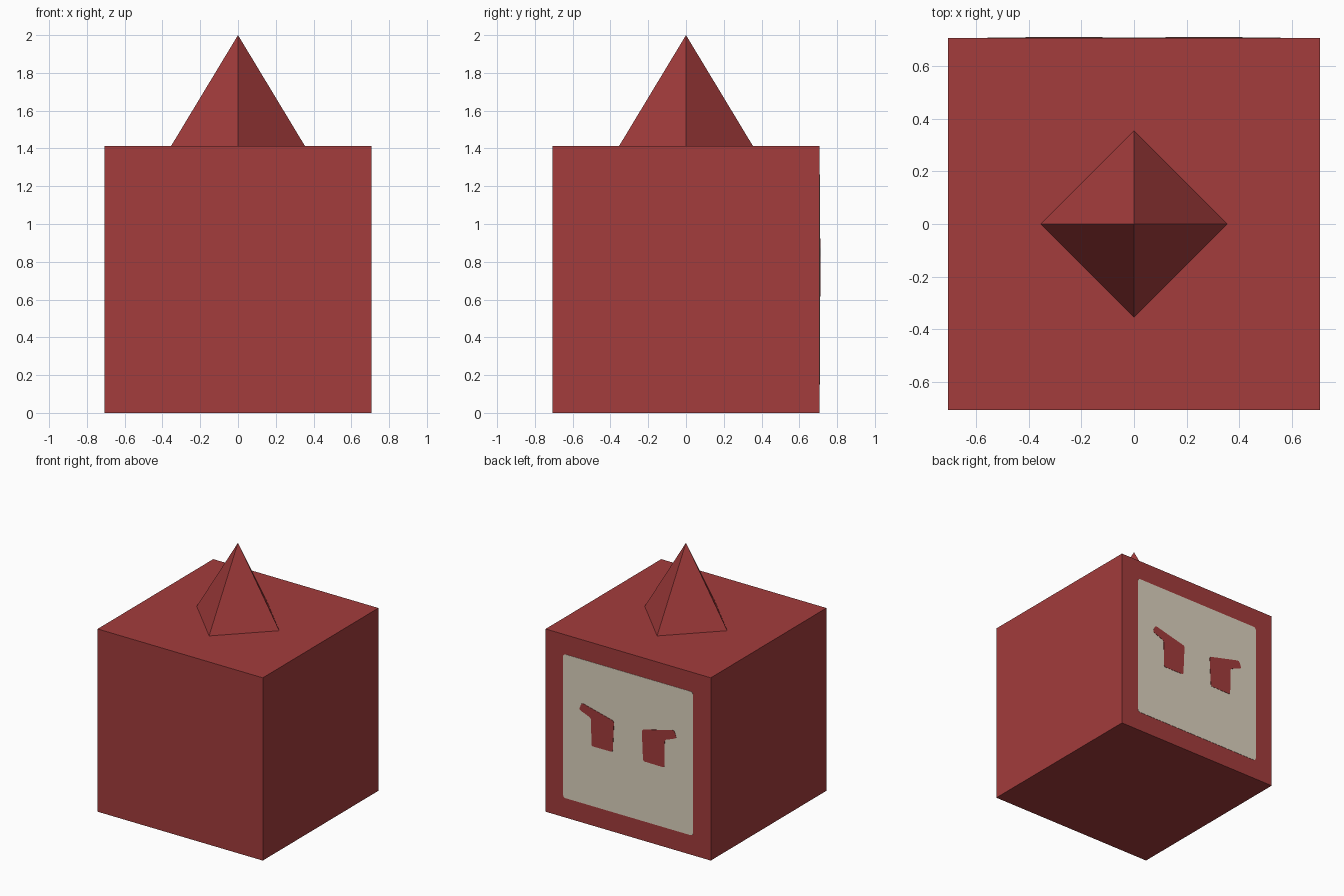
import bpy, bmesh, math

if "Cube" in bpy.data.objects:
    bpy.data.objects.remove(bpy.data.objects["Cube"])

SIDE = math.sqrt(2)      # cube edge
HALF = SIDE / 2


def material(name, rgb):
    m = bpy.data.materials.new(name)
    m.diffuse_color = (*rgb, 1.0)
    m.use_nodes = True
    m.node_tree.nodes["Principled BSDF"].inputs["Base Color"].default_value = m.diffuse_color
    return m


RED = material("brick red", (0.366, 0.045, 0.045))
CREAM = material("warm cream", (0.72, 0.65, 0.52))


def add_object(name, bm, mat):
    bmesh.ops.recalc_face_normals(bm, faces=bm.faces)
    mesh = bpy.data.meshes.new(name)
    bm.to_mesh(mesh)
    bm.free()
    mesh.materials.append(mat)
    obj = bpy.data.objects.new(name, mesh)
    bpy.context.collection.objects.link(obj)
    return obj


def back_plate(name, outline, thickness, rounding, mat):
    """Thin plate on the back face from an (x, z) outline with rounded corners."""
    bm = bmesh.new()
    face = bm.faces.new([bm.verts.new((x, HALF, z)) for x, z in outline])
    bmesh.ops.bevel(bm, geom=face.verts[:], offset=rounding, segments=3,
                    profile=0.5, affect='VERTICES')
    out = bmesh.ops.extrude_face_region(bm, geom=bm.faces[:])
    moved = [g for g in out["geom"] if isinstance(g, bmesh.types.BMVert)]
    bmesh.ops.translate(bm, verts=moved, vec=(0, thickness, 0))
    return add_object(name, bm, mat)


# Cube body
bm = bmesh.new()
bmesh.ops.create_cube(bm, size=SIDE)
bmesh.ops.translate(bm, verts=bm.verts, vec=(0, 0, HALF))
add_object("body", bm, RED)

# Four-sided spike, corners pointing along x and y
bm = bmesh.new()
base = [bm.verts.new((HALF / 2 * math.cos(i * math.pi / 2),
                      HALF / 2 * math.sin(i * math.pi / 2), SIDE)) for i in range(4)]
tip = bm.verts.new((0, 0, 2))
bm.faces.new(base)
for i in range(4):
    bm.faces.new((base[i], base[(i + 1) % 4], tip))
add_object("top_spike", bm, RED)

# Square face panel on the back
P = 0.556
back_plate("face_panel", [(-P, HALF - P), (P, HALF - P), (P, HALF + P), (-P, HALF + P)],
           0.002, 0.02, CREAM)

# Mirrored eyes, each with a raised outer lash
EYE = [(0.119, 0.858), (0.395, 0.927), (0.418, 0.870), (0.315, 0.830),
       (0.312, 0.615), (0.130, 0.617)]
for side, label in ((1, "right"), (-1, "left")):
    back_plate(label + "_eye", [(side * x, z) for x, z in EYE], 0.004, 0.015, RED)
